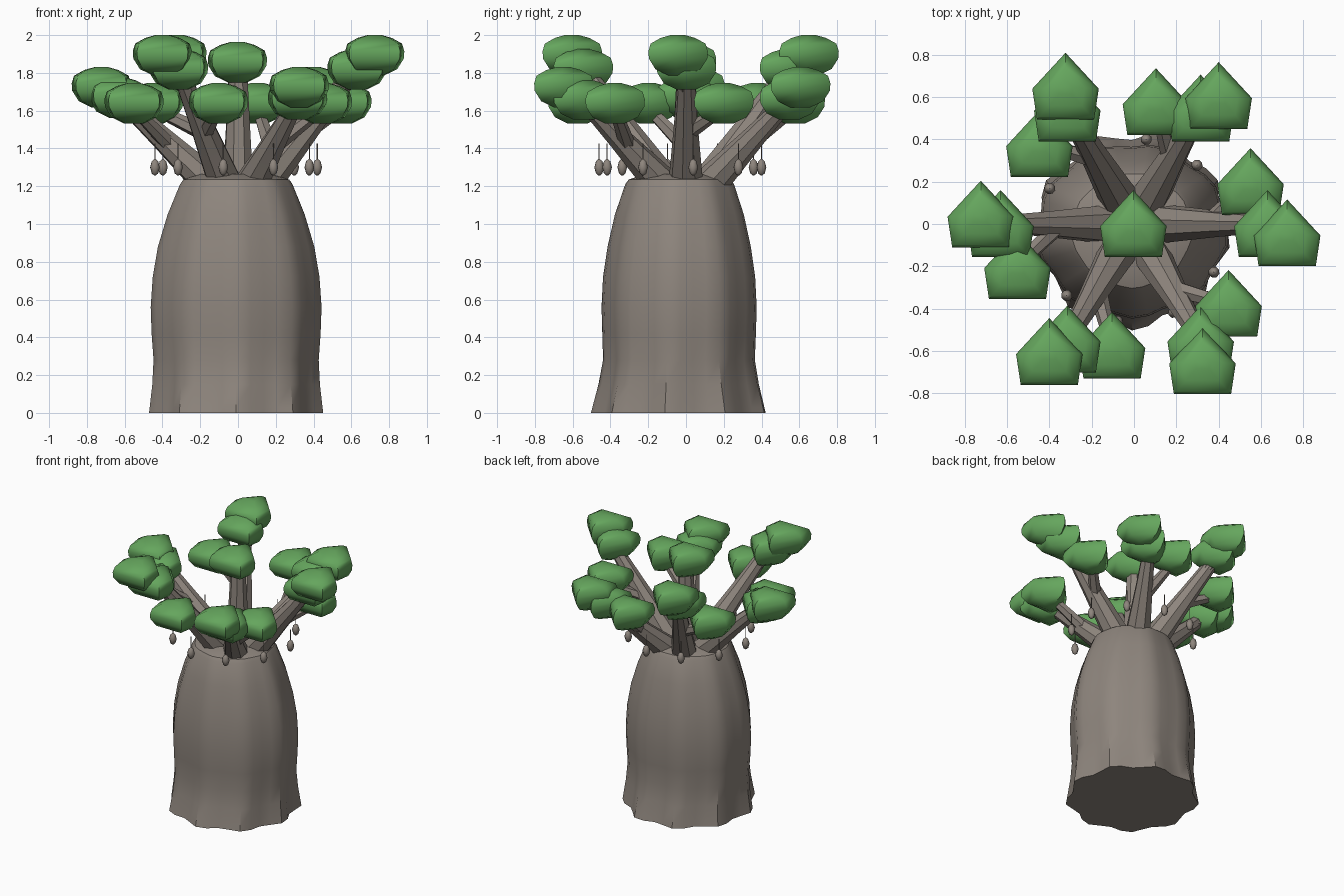
import bpy, bmesh, math
from mathutils import Vector

if "Cube" in bpy.data.objects:
    bpy.data.objects.remove(bpy.data.objects["Cube"])

CX, CY = -0.01, -0.03          # trunk axis
TAU = math.tau


def material(name, rgb):
    m = bpy.data.materials.new(name)
    m.diffuse_color = (*rgb, 1)
    m.use_nodes = True
    m.node_tree.nodes["Principled BSDF"].inputs["Base Color"].default_value = m.diffuse_color
    return m


BARK = material("bark", (0.27, 0.235, 0.205))
LEAF = material("leaf", (0.13, 0.38, 0.11))


def finish(bm, name, mat, angle):
    bmesh.ops.recalc_face_normals(bm, faces=bm.faces)
    me = bpy.data.meshes.new(name)
    bm.to_mesh(me)
    bm.free()
    ob = bpy.data.objects.new(name, me)
    bpy.context.collection.objects.link(ob)
    me.materials.append(mat)
    bpy.ops.object.select_all(action='DESELECT')
    bpy.context.view_layer.objects.active = ob
    ob.select_set(True)
    bpy.ops.object.shade_smooth_by_angle(angle=math.radians(angle))
    return ob


def loft(bm, rings):
    """Skin a list of closed point rings and cap both ends."""
    vs = [[bm.verts.new(p) for p in r] for r in rings]
    n = len(vs[0])
    for a, b in zip(vs, vs[1:]):
        for i in range(n):
            j = (i + 1) % n
            bm.faces.new((a[i], a[j], b[j], b[i]))
    for r in (vs[0], vs[-1]):
        bm.faces.new(r)


def limb(bm, points, radii, sides=8):
    """Tapered tube through the points."""
    pts = [Vector(p) for p in points]
    rings = []
    for k, p in enumerate(pts):
        d = (pts[min(k + 1, len(pts) - 1)] - pts[max(k - 1, 0)]).normalized()
        u = d.cross(Vector((0.31, 0.95, 0.05))).normalized()
        v = d.cross(u)
        rings.append([p + radii[k] * (u * math.cos(TAU * i / sides) + v * math.sin(TAU * i / sides))
                      for i in range(sides)])
    loft(bm, rings)


def polar(r, deg, z):
    a = math.radians(deg)
    return Vector((r * math.cos(a), r * math.sin(a), z))


# swollen trunk: z, x radius, y radius, flute depth
profile = [(0, .445, .45, .025), (.03, .442, .443, .024), (.15, .432, .415, .02),
           (.28, .43, .395, .015), (.42, .443, .402, .012), (.56, .448, .406, .012),
           (.72, .437, .398, .012), (.88, .41, .375, .011), (1.05, .36, .338, .009),
           (1.21, .297, .287, .005), (1.235, .28, .27, .004), (1.265, .19, .185, 0)]
bm = bmesh.new()
SEG = 36
loft(bm, [[(CX + (rx + f * math.cos(9 * t + 1.2)) * math.cos(t),
            CY + (ry + f * math.cos(9 * t + 1.2)) * math.sin(t), z)
           for t in (TAU * i / SEG for i in range(SEG))] for z, rx, ry, f in profile])
finish(bm, "trunk", BARK, 35)

# leaf clump: five-sided flattened puff
PENTAGON = [(0, .16), (-.157, -.01), (-.135, -.155), (.135, -.155), (.157, -.01)]
LEVELS = [(-.108, .33), (-.075, .76), (-.02, .98), (.02, 1), (.06, .92), (.09, .58), (.106, .22)]


def clump(name, c):
    bm = bmesh.new()
    loft(bm, [[(c[0] + x * s, c[1] + y * s, c[2] + z) for x, y in PENTAGON] for z, s in LEVELS])
    finish(bm, name, LEAF, 50)


# six forked branches, alternately high and low
for k in range(6):
    a = 60 * k
    high = k % 2 == 0
    z_mid, z_out, z_side = (1.82, 1.895, 1.64) if high else (1.66, 1.725, 1.64)
    if k == 3:
        z_mid = 1.67
    mid, out, side = polar(.63, a, z_mid), polar(.725, a - 3.5, z_out), polar(.585, a + 19.8, z_side)
    base = polar(.10, a, 1.17)
    tip = polar(.60, a, z_mid - .03)
    fork = base.lerp(tip, .62)
    bm = bmesh.new()
    limb(bm, [base, fork, tip], [.098, .062, .045])
    limb(bm, [base.lerp(tip, .8), out], [.04, .03], 6)
    limb(bm, [base.lerp(tip, .5), side + Vector((0, 0, -.03))], [.045, .03], 6)
    finish(bm, f"branch_{k + 1}", BARK, 40)
    for label, p in (("mid", mid), ("outer", out), ("side", side)):
        clump(f"leaves_{k + 1}_{label}", p)

# upright central branch
bm = bmesh.new()
limb(bm, [(0, 0, 1.2), (0, 0, 1.5), (0, 0, 1.83)], [.085, .068, .05])
finish(bm, "branch_centre", BARK, 40)
clump("leaves_centre", (-.003, 0, 1.858))

# hanging fruit pods on stalks
for k in range(10):
    c = polar(.435, 9 + 36 * k, 1.30) + Vector((CX, CY, 0))
    up = Vector((0, 0, 1))
    bm = bmesh.new()
    limb(bm, [c + up * z for z in (-.043, -.032, 0, .032, .043)], [.005, .018, .027, .018, .005], 8)
    limb(bm, [c + up * .04, c + up * .125], [.003, .003], 4)
    finish(bm, f"fruit_{k + 1}", BARK, 60)
